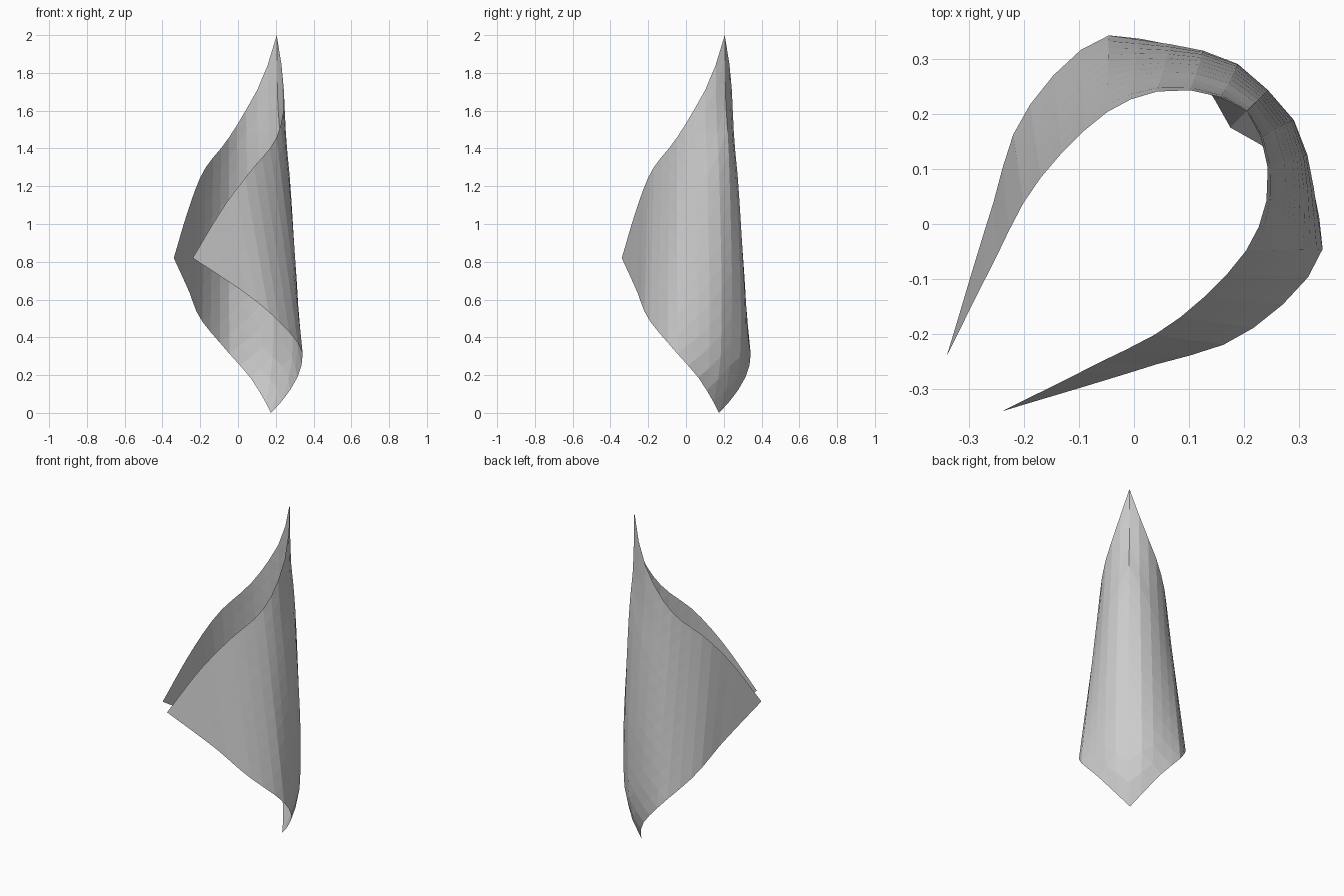
import bpy
import math
from mathutils import Vector

if "Cube" in bpy.data.objects:
    bpy.data.objects.remove(bpy.data.objects["Cube"])

N = 16  # grid divisions along each side of the square sheet

# Key stations from the spine corner (0) to the side corner (1)
STATIONS = [0, .09, .19, .33, .52, .70, 1]
LOWER = [(.175, .175, 0), (.25, .13, .085), (.315, .063, .19), (.338, -.06, .33),
         (.2, -.2, .5), (.03, -.258, .64), (-.24, -.34, .82)]
UPPER = [(.205, .205, 2), (.238, .135, 1.78), (.24, .04, 1.60), (.195, -.06, 1.44),
         (.07, -.18, 1.285), (-.07, -.255, 1.1), (-.24, -.34, .82)]
# Outward bulge of the spine along its height
BULGE_T = [0, .05, .13, .31, .465, .71, .83, 1]
BULGE = [(b,) for b in (0, .043, .078, .083, .071, .04, .014, 0)]


def spline(xs, pts, x):
    """Smooth curve through pts at parameters xs."""
    pts = [Vector(tuple(p) + (0,) * (3 - len(p))) for p in pts]
    last = len(xs) - 1
    k = 0
    while k < last - 1 and x > xs[k + 1]:
        k += 1

    def slope(i):
        lo, hi = max(i - 1, 0), min(i + 1, last)
        return (pts[hi] - pts[lo]) / (xs[hi] - xs[lo])

    h = xs[k + 1] - xs[k]
    u = (x - xs[k]) / h
    return (pts[k] * (2 * u**3 - 3 * u**2 + 1) + slope(k) * h * (u**3 - 2 * u**2 + u)
            + pts[k + 1] * (3 * u**2 - 2 * u**3) + slope(k + 1) * h * (u**3 - u**2))


def sheet_point(i, j):
    """Point of the curled sheet; halves mirror across the plane x = y."""
    d = abs(i - j)
    a = d / N
    t = (i + j - d) / (2 * (N - d)) if d < N else 0.5
    p = spline(STATIONS, LOWER, a).lerp(spline(STATIONS, UPPER, a), t)
    out = Vector((p.x, p.y, 0)).normalized()
    p += out * spline(BULGE_T, BULGE, t).x * math.exp(-(a / .17) ** 2)
    return (p.x, p.y, p.z) if i >= j else (p.y, p.x, p.z)


# Square sheet standing on one corner, rolled around its vertical diagonal
verts = [sheet_point(i, j) for i in range(N + 1) for j in range(N + 1)]
faces = []
for i in range(N):
    for j in range(N):
        bottom = i * (N + 1) + j
        right, left, top = bottom + 1, bottom + N + 1, bottom + N + 2
        faces += [(bottom, right, top), (bottom, top, left)]

mesh = bpy.data.meshes.new("curled_sheet")
mesh.from_pydata(verts, [], faces)
mesh.update()
bpy.context.collection.objects.link(bpy.data.objects.new("curled_sheet", mesh))
